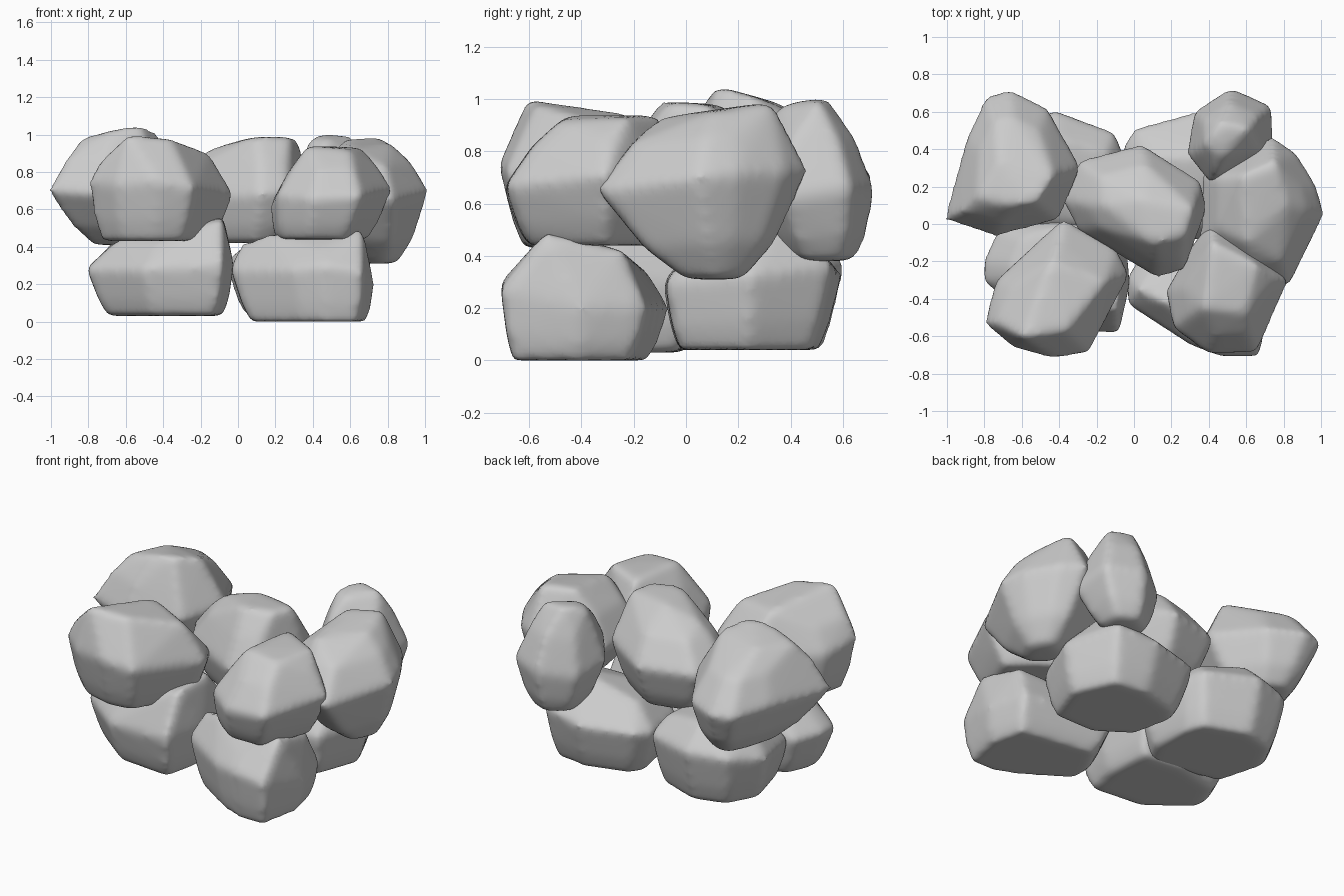
import bpy
import bmesh
from mathutils import Vector

if "Cube" in bpy.data.objects:
    bpy.data.objects.remove(bpy.data.objects["Cube"], do_unlink=True)

# Single stone colour shared by all boulders
stone = bpy.data.materials.new("grey_stone")
stone.use_nodes = True
stone_colour = (0.6, 0.6, 0.6, 1.0)
stone.diffuse_color = stone_colour
shader = next(n for n in stone.node_tree.nodes if n.type == "BSDF_PRINCIPLED")
shader.inputs["Base Color"].default_value = stone_colour
shader.inputs["Roughness"].default_value = 0.8


def boulder(name, belt, crown, floor, spread, shift=(0, 0)):
    """Convex stone from a widest belt, a crown and a shrunken underside.

    Coordinates are in hundredths of a unit.
    """
    belt = [Vector(p) / 100 for p in belt]
    crown = [Vector(p) / 100 for p in crown]
    centre = sum(belt, Vector()) / len(belt)
    top = sum(crown, Vector()) / len(crown)
    offset = Vector((*shift, 0)) / 100
    rings = []
    for point in belt:
        # Rounded shoulder between belt and crown
        shoulder = point.lerp(top, 0.28)
        shoulder.z = point.z + (top.z - point.z) * 0.58
        # Rounded skirt between belt and underside
        out = point - centre
        skirt = centre + out * (0.48 + 0.52 * spread) + offset * 0.65
        skirt.z = point.z + (floor / 100 - point.z) * 0.65
        underside = centre + out * spread + offset
        underside.z = floor / 100
        rings += [shoulder, skirt, underside]

    # Wrap the control points in a convex hull
    bm = bmesh.new()
    for point in belt + crown + rings:
        bm.verts.new(point)
    hull = bmesh.ops.convex_hull(bm, input=bm.verts[:])
    loose = {v for v in hull["geom_interior"] + hull["geom_unused"]
             if isinstance(v, bmesh.types.BMVert) and v.is_valid}
    bmesh.ops.delete(bm, geom=list(loose), context="VERTS")
    bmesh.ops.recalc_face_normals(bm, faces=bm.faces[:])
    mesh = bpy.data.meshes.new(name)
    bm.to_mesh(mesh)
    bm.free()
    mesh.materials.append(stone)
    rock = bpy.data.objects.new(name, mesh)
    bpy.context.collection.objects.link(rock)

    # Even out the surface and wear down the edges
    remesh = rock.modifiers.new("even_surface", "REMESH")
    remesh.mode = "VOXEL"
    remesh.voxel_size = 0.022
    remesh.use_smooth_shade = True
    worn = rock.modifiers.new("worn_edges", "SMOOTH")
    worn.factor = 0.5
    worn.iterations = 12


# Lower layer of four boulders
boulder("lower_front_right_boulder",
        [(-81, -20, 29), (-81, -31, 28), (-50, -55, 28), (-8, -59, 30),
         (-2, -32, 30), (-5, 3, 30), (-40, 7, 28), (-73, -2, 28)],
        [(-64, -30, 44), (-8, -46, 55), (-8, -18, 57), (-40, -2, 47)],
        3, 0.78, (3, 0))
boulder("lower_front_left_boulder",
        [(-4, -28, 28), (-4, -43, 28), (30, -65, 28), (46, -71, 30),
         (67, -71, 27), (73, -40, 20), (67, -15, 20), (9, -6, 20)],
        [(2, -35, 42), (16, -42, 47), (67, -54, 49), (64, -24, 42)],
        0, 0.8, (3, -1))
boulder("lower_back_left_boulder",
        [(-7, 41, 32), (0, 51, 33), (32, 60, 33), (58, 56, 37),
         (72, 25, 33), (60, -8, 30), (25, -9, 30), (0, 8, 30)],
        [(8, 35, 45), (50, 36, 56), (58, 5, 43), (20, 5, 43)],
        4, 0.78, (2, -2))
boulder("lower_back_right_boulder",
        [(-5, 36, 33), (-10, 49, 35), (-42, 61, 37), (-66, 54, 36),
         (-78, 32, 32), (-68, -4, 28), (-14, -15, 25), (-3, 5, 28)],
        [(-14, 38, 45), (-42, 46, 51), (-62, 28, 48), (-20, 0, 46)],
        4, 0.8, (0, -2))

# Upper ring of boulders resting on the lower layer
boulder("upper_back_right_boulder",
        [(-102, 2, 70), (-90, 46, 72), (-79, 69, 70), (-66, 72, 70),
         (-46, 62, 70), (-28, 30, 74), (-40, 2, 72), (-74, -7, 68)],
        [(-84, 14, 98), (-72, 34, 99), (-66, 10, 103), (-52, 12, 105),
         (-43, 26, 101)],
        41, 0.45, (4, 4))
boulder("upper_front_right_boulder",
        [(-80, -53, 75), (-65, -66, 73), (-43, -72, 75), (-24, -69, 72),
         (-2, -27, 68), (-9, -13, 68), (-38, 3, 68), (-74, -30, 70)],
        [(-73, -53, 87), (-59, -61, 100), (-36, -57, 98), (-15, -31, 90),
         (-44, -20, 94)],
        43, 0.76, (-2, 2))
boulder("upper_front_left_boulder",
        [(17, -36, 62), (21, -56, 68), (40, -70, 66), (66, -69, 67),
         (83, -30, 71), (67, -15, 68), (42, 2, 70), (32, -10, 66)],
        [(37, -45, 94), (60, -48, 92), (66, -22, 93), (42, -10, 94)],
        44, 0.76, (-4, 1))
boulder("upper_left_boulder",
        [(102, 5, 70), (98, 20, 72), (87, 38, 72), (74, 47, 73),
         (36, 28, 66), (35, -10, 66), (62, -34, 66), (83, -34, 65)],
        [(75, 33, 99), (82, 10, 95), (58, 26, 98), (60, -10, 93)],
        31, 0.28, (5, 4))
boulder("upper_back_left_boulder",
        [(28, 37, 66), (32, 60, 62), (52, 73, 65), (74, 63, 66),
         (75, 37, 62), (60, 28, 64), (42, 20, 74)],
        [(38, 43, 98), (46, 54, 101), (62, 51, 99), (48, 36, 98)],
        38, 0.52, (-1, 5))

# Middle boulder closing the heap
boulder("centre_boulder",
        [(-39, 13, 68), (-30, 34, 70), (4, 43, 70), (36, 23, 72),
         (39, 8, 70), (27, -25, 70), (12, -29, 68), (-30, -4, 66)],
        [(-16, 10, 92), (5, 13, 98), (32, 8, 98), (28, -6, 99),
         (10, -10, 99)],
        42, 0.66)
